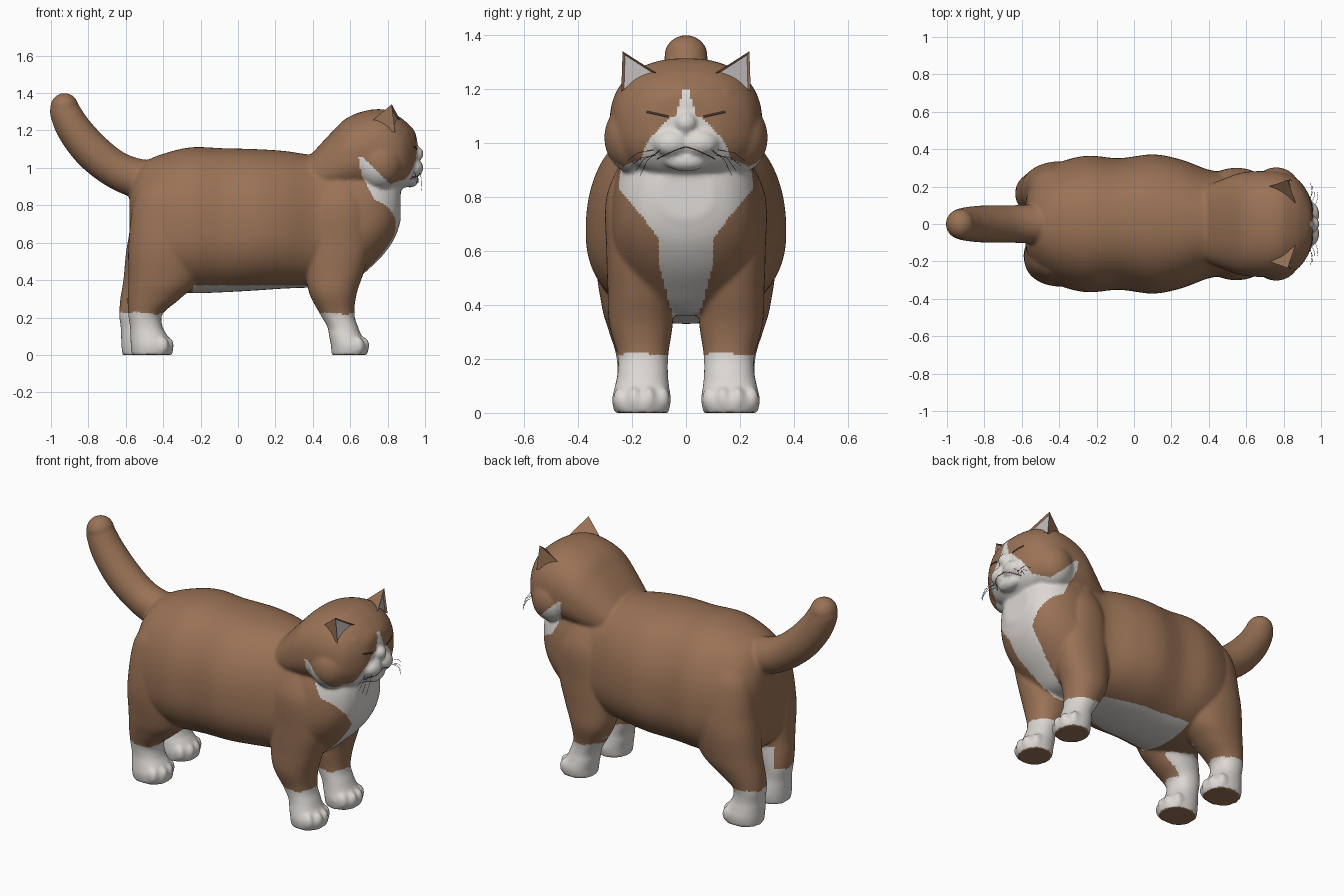
import bpy, bmesh, math
from mathutils import Vector
from mathutils.bvhtree import BVHTree

if "Cube" in bpy.data.objects:
    bpy.data.objects.remove(bpy.data.objects["Cube"])


def material(name, rgb):
    m = bpy.data.materials.new(name)
    m.diffuse_color = (*rgb, 1)
    m.use_nodes = True
    m.node_tree.nodes["Principled BSDF"].inputs["Base Color"].default_value = m.diffuse_color
    return m


BROWN = material("brown fur", (0.32, 0.168, 0.092))
WHITE = material("white fur", (0.72, 0.69, 0.66))
DARK = material("dark line", (0.07, 0.04, 0.03))
EAR = material("inner ear", (0.50, 0.47, 0.46))
X, Y, Z = Vector((1, 0, 0)), Vector((0, 1, 0)), Vector((0, 0, 1))
bm = bmesh.new()


def smooth_rows(rows, steps=6):
    """Catmull-Rom interpolation of the stations of a loft."""
    out = []
    for i in range(len(rows) - 1):
        p = [rows[max(0, min(len(rows) - 1, i + k))] for k in (-1, 0, 1, 2)]
        for s in range(steps):
            t = s / steps
            out.append([0.5 * (2 * b + (c - a) * t + (2 * a - 5 * b + 4 * c - d) * t * t
                               + (3 * b - a - 3 * c + d) * t ** 3) for a, b, c, d in zip(*p)])
    return out + [list(rows[-1])]


def ring(centre, u, v, a, b, n=2.0, low=None, sides=80):
    """Superellipse; low is the half height of the lower half, if different."""
    pts = []
    for i in range(sides):
        t = math.tau * i / sides
        c, s = math.cos(t), math.sin(t)
        h = low if low and s < 0 else b
        pts.append(Vector(centre) + u * a * math.copysign(abs(c) ** (2 / n), c)
                   + v * h * math.copysign(abs(s) ** (2 / n), s))
    return pts


def loft(rings):
    loops = [[bm.verts.new(p) for p in r] for r in rings]
    for r, q in zip(loops, loops[1:]):
        for i in range(len(r)):
            j = (i + 1) % len(r)
            bm.faces.new((r[i], r[j], q[j], q[i]))
    bm.faces.new(loops[0][::-1])
    bm.faces.new(loops[-1])


def blob(x, y, z, rx, ry, rz):
    made = bmesh.ops.create_uvsphere(bm, u_segments=40, v_segments=24, radius=1)
    for v in made["verts"]:
        v.co = Vector((x + v.co.x * rx, y + v.co.y * ry, z + v.co.z * rz))


def trunk(rows, n, waist):
    """Loft along x from rows of x, bottom, top, half width; waist is the level of greatest width."""
    loft([ring((x, 0, lo + waist * (hi - lo)), Y, Z, w, (1 - waist) * (hi - lo), n, waist * (hi - lo))
          for x, lo, hi, w in smooth_rows(rows)])


def leg(rows, side, dx=0):
    """Loft along z from rows of z, x, y, half length, half width; dx fades out upwards."""
    loft([ring((x + dx * max(0, 1 - max(0, z - 0.2) / 0.45), y * side, z), X, Y, a, b, 2.2)
          for z, x, y, a, b in smooth_rows(rows)])


# torso
trunk([(-0.58, 0.52, 0.86, 0.12), (-0.56, 0.43, 0.95, 0.2), (-0.5, 0.37, 1.03, 0.275),
       (-0.4, 0.34, 1.075, 0.33), (-0.25, 0.33, 1.11, 0.365), (-0.08, 0.335, 1.105, 0.352),
       (0.1, 0.345, 1.1, 0.372), (0.25, 0.355, 1.09, 0.345), (0.4, 0.36, 1.07, 0.29),
       (0.5, 0.36, 1.08, 0.28), (0.6, 0.38, 1.1, 0.28), (0.7, 0.46, 1.08, 0.265),
       (0.78, 0.54, 1.04, 0.23), (0.84, 0.63, 0.98, 0.17), (0.87, 0.72, 0.92, 0.10)], 2.25, 0.43)

# head
trunk([(0.38, 0.85, 1.06, 0.2), (0.5, 0.85, 1.19, 0.25), (0.58, 0.86, 1.265, 0.275),
       (0.68, 0.87, 1.305, 0.283), (0.78, 0.87, 1.312, 0.278), (0.86, 0.88, 1.275, 0.25),
       (0.91, 0.91, 1.235, 0.20), (0.945, 0.95, 1.195, 0.13), (0.955, 1.0, 1.15, 0.06)], 2.35, 0.45)
blob(0.955, 0, 1.075, 0.037, 0.04, 0.04)     # nose
blob(0.92, 0, 0.935, 0.045, 0.08, 0.04)      # chin
blob(0.925, 0, 1.13, 0.035, 0.04, 0.07)      # nose bridge

front_rows = [(0, 0.595, 0.165, 0.095, 0.1), (0.05, 0.597, 0.165, 0.1, 0.109),
              (0.1, 0.575, 0.163, 0.088, 0.1), (0.15, 0.56, 0.16, 0.082, 0.093),
              (0.22, 0.53, 0.16, 0.092, 0.095), (0.33, 0.508, 0.167, 0.127, 0.118),
              (0.45, 0.52, 0.168, 0.155, 0.122), (0.6, 0.54, 0.17, 0.17, 0.125),
              (0.8, 0.55, 0.17, 0.15, 0.125), (0.95, 0.55, 0.14, 0.09, 0.09)]
hind_rows = [(0, -0.46, 0.165, 0.108, 0.1), (0.05, -0.46, 0.165, 0.113, 0.107),
             (0.1, -0.475, 0.163, 0.1, 0.1), (0.15, -0.49, 0.162, 0.087, 0.092),
             (0.22, -0.495, 0.163, 0.092, 0.097), (0.3, -0.45, 0.17, 0.14, 0.115),
             (0.4, -0.4, 0.178, 0.185, 0.135), (0.6, -0.38, 0.18, 0.205, 0.155),
             (0.85, -0.38, 0.165, 0.17, 0.135), (0.97, -0.36, 0.14, 0.09, 0.09)]
for s in (-1, 1):
    blob(0.76, s * 0.185, 1.02, 0.125, 0.118, 0.135)    # cheek
    blob(0.935, s * 0.052, 1.0, 0.056, 0.07, 0.052)     # muzzle pad
    blob(0.865, s * 0.105, 1.17, 0.06, 0.09, 0.055)     # brow
    blob(0.865, s * 0.13, 1.05, 0.06, 0.08, 0.045)      # lower lid
    shift = -0.05 if s > 0 else 0
    leg(front_rows, s)
    leg(hind_rows, s, shift)
    for x0 in (0.668, -0.378 + shift):                  # toes
        for k, dy in enumerate((-0.078, -0.027, 0.027, 0.078)):
            back = 0.027 if k in (0, 3) else 0
            blob(x0 - back, s * 0.165 + dy, 0.05, 0.035, 0.027, 0.046)

# tail
tail = smooth_rows([(-0.42, 0.93, 0.11), (-0.54, 0.945, 0.105), (-0.66, 0.995, 0.1), (-0.78, 1.09, 0.1),
                    (-0.875, 1.205, 0.093), (-0.925, 1.30, 0.082), (-0.938, 1.335, 0.07)])
rings = []
for i, (x, z, r) in enumerate(tail):
    a, b = tail[max(0, i - 1)], tail[min(len(tail) - 1, i + 1)]
    d = Vector((b[0] - a[0], 0, b[1] - a[1])).normalized()
    rings.append(ring((x, 0, z), Y, d.cross(Y), r, r))
loft(rings)
blob(-0.928, 0, 1.325, 0.075, 0.08, 0.075)


def add_object(name, mesh, mats):
    ob = bpy.data.objects.new(name, mesh)
    bpy.context.collection.objects.link(ob)
    for m in mats:
        mesh.materials.append(m)
    return ob


# fuse the parts into one smooth body
bmesh.ops.recalc_face_normals(bm, faces=bm.faces)
rough = bpy.data.meshes.new("rough")
bm.to_mesh(rough)
bm.free()
helper = add_object("fusion_helper", rough, [])
mod = helper.modifiers.new("fuse", 'REMESH')
mod.mode, mod.voxel_size = 'VOXEL', 0.0095
mod = helper.modifiers.new("soften", 'SMOOTH')
mod.factor, mod.iterations = 0.5, 6
bpy.context.view_layer.update()
fused = bpy.data.meshes.new_from_object(helper.evaluated_get(bpy.context.evaluated_depsgraph_get()))
bpy.data.objects.remove(helper)
fused.materials.clear()
body = add_object("body", fused, [BROWN, WHITE])

# half width of the white bib, muzzle and blaze by height, and the rear limit of the bib
BIB = [(0.3, 0.035), (0.4, 0.06), (0.55, 0.1), (0.65, 0.105), (0.75, 0.18), (0.82, 0.24), (0.88, 0.285),
       (0.91, 0.24), (0.94, 0.165), (0.98, 0.155), (1.015, 0.135), (1.09, 0.065), (1.1, 0.04), (1.2, 0.008)]
REAR = [(0.3, 0.5), (0.6, 0.7), (0.7, 0.77), (0.75, 0.765), (0.86, 0.715), (0.965, 0.66), (1.06, 0.645)]


def table(rows, z, default):
    for (z0, w0), (z1, w1) in zip(rows, rows[1:]):
        if z0 <= z <= z1:
            return w0 + (w1 - w0) * (z - z0) / (z1 - z0)
    return default


def is_white(c, n):
    x, y, z = c.x, abs(c.y), c.z
    inward = -n.y if c.y > 0 else n.y
    if z < 0.03 and n.z < -0.7:                                             # soles
        return False
    if z < 0.222 + 0.006 * math.sin(40 * c.y + 25 * x):                     # socks
        return True
    rear = table(REAR, z, 0.65)
    if x > rear and y < table(BIB, z, 0):                                   # bib and muzzle
        return True
    if 0.86 < z < 1.06 and rear < x < 0.665 + (1.06 - z) and y > 0.12:      # behind the cheek
        return True
    if -0.24 < x < 0.6 and z < 0.372 and y < 0.22 and n.z < -0.5:           # belly
        return x < 0.42 or y < 0.05
    return -0.54 < x < -0.3 and z < 0.36 and inward > 0.5                   # inner thigh


for p in fused.polygons:
    p.use_smooth = True
    p.material_index = int(is_white(p.center, p.normal))

# ears: hollowed pyramids
for s, label in ((-1, "right"), (1, "left")):
    eb = bmesh.new()
    a, b, c, t = [eb.verts.new((x, s * y, z)) for x, y, z in
                  ((0.865, 0.11, 1.26), (0.84, 0.24, 1.19), (0.69, 0.19, 1.23), (0.822, 0.235, 1.34))]
    front = eb.faces.new((a, b, t))
    for f in ((b, c, t), (c, a, t), (a, c, b)):
        eb.faces.new(f)
    bmesh.ops.recalc_face_normals(eb, faces=eb.faces)
    bmesh.ops.inset_individual(eb, faces=[front], thickness=0.015, depth=-0.01)
    front.material_index = 1
    me = bpy.data.meshes.new("ear")
    eb.to_mesh(me)
    eb.free()
    add_object(label + "_ear", me, [BROWN, EAR])

# thin lines of the face, laid on the surface
tree = BVHTree.FromPolygons([v.co for v in fused.vertices], [p.vertices for p in fused.polygons])


def on_face(y, z):
    hit = tree.ray_cast(Vector((2, y, z)), Vector((-1, 0, 0)))[0]
    return hit if hit else Vector((0.93, y, z))


def line(name, pts, r):
    cu = bpy.data.curves.new(name, 'CURVE')
    cu.dimensions, cu.bevel_depth, cu.bevel_resolution = '3D', r, 1
    sp = cu.splines.new('POLY')
    sp.points.add(len(pts) - 1)
    for q, p in zip(sp.points, pts):
        q.co = (*p, 1)
    add_object(name, cu, [DARK])


for s, label in ((-1, "right"), (1, "left")):
    line(label + "_eye", [on_face(s * (0.065 + 0.01 * i), 1.098 + 0.0022 * i) for i in range(9)], 0.004)
    line(label + "_mouth", [on_face(s * 0.012 * i, 0.985 - 0.045 * (i / 9) ** 1.3) for i in range(10)], 0.002)
    for k in range(4):
        root = on_face(s * (0.095 + 0.008 * k), 0.975 - 0.01 * (k % 3))
        tip = Vector((0.98 - 0.012 * k, s * (0.17 + 0.016 * k), 0.88 + 0.018 * k))
        mid = (root + tip) / 2 + Vector((0.01, s * 0.01, 0.01))
        line(f"{label}_whisker_{k + 1}", [root, mid, tip], 0.001)
